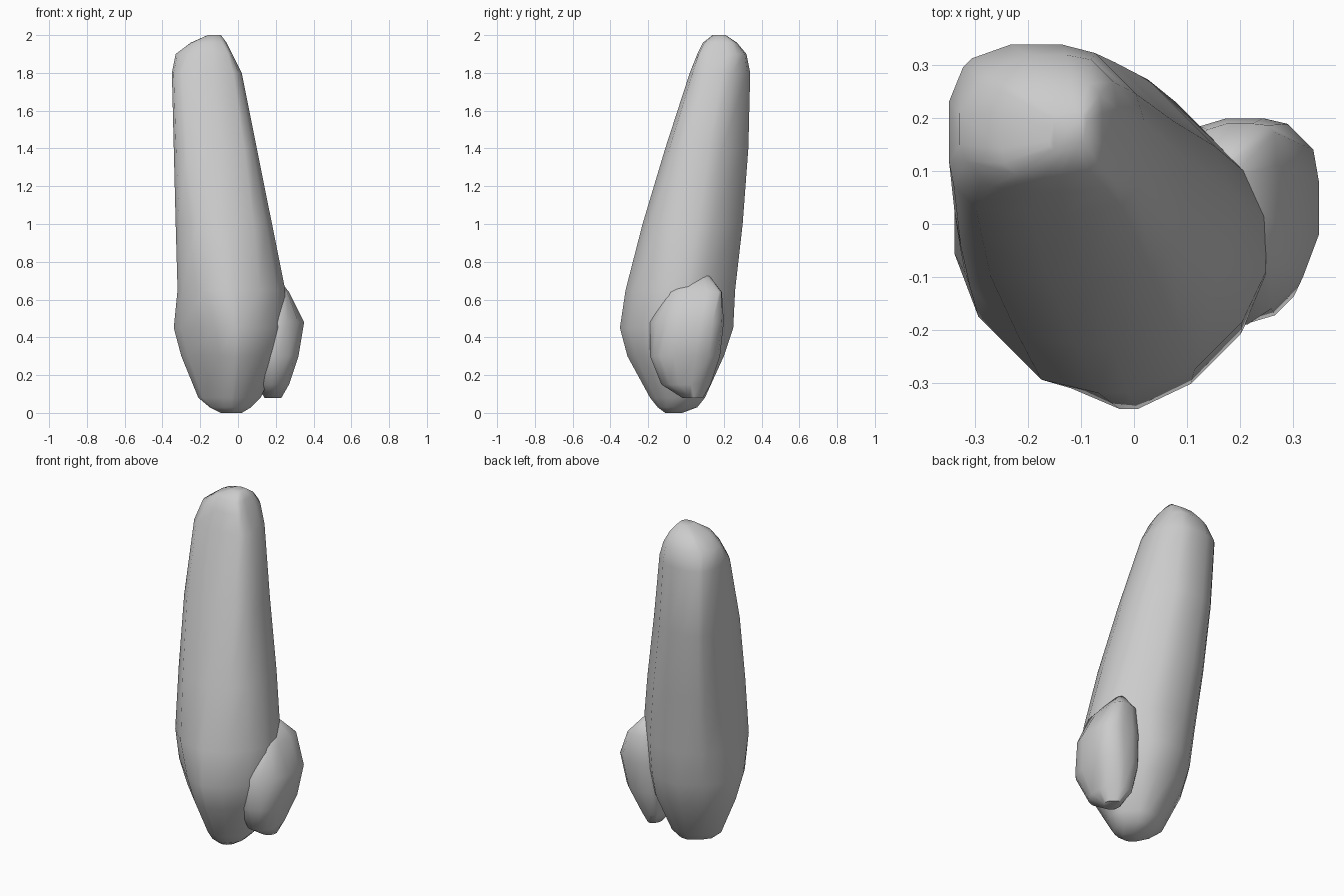
import bpy
import bmesh
from math import radians
from mathutils import Vector

cube = bpy.data.objects.get("Cube")
if cube:
    bpy.data.objects.remove(cube, do_unlink=True)

# One plain grey for the whole model
grey = bpy.data.materials.new("plain grey")
grey.use_nodes = True
grey.diffuse_color = (0.6, 0.6, 0.6, 1)
grey.node_tree.nodes["Principled BSDF"].inputs["Base Color"].default_value = grey.diffuse_color

# How flat each side of a section is: front, front right, right, and so on round
FLATNESS = (0.25, 0.5, 0.5, 0.7, 0.5, 0.25, 0.6, 0.7)


def section(left, right, front, back, sum_low, sum_high, diff_low, diff_high):
    """Box outline cut along x+y and x-y limits, with every side shortened to round it."""
    corners = [Vector(c) for c in (
        (sum_low - front, front), (diff_high + front, front),
        (right, right - diff_high), (right, sum_high - right),
        (sum_high - back, back), (diff_low + back, back),
        (left, left - diff_low), (left, sum_low - left),
    )]
    outline = []
    for start, end, flat in zip(corners, corners[1:] + corners[:1], FLATNESS):
        middle = (start + end) / 2
        outline += [middle.lerp(start, flat), middle.lerp(end, flat)]
    return outline


def loft(name, sections):
    """Skin a stack of sections, given in hundredths, and cap both ends."""
    bm = bmesh.new()
    rings = []
    for z, *limits in sections:
        outline = section(*limits)
        rings.append([bm.verts.new((p.x / 100, p.y / 100, z / 100)) for p in outline])
    for lower, upper in zip(rings, rings[1:]):
        for i in range(len(lower)):
            j = (i + 1) % len(lower)
            bm.faces.new((lower[i], lower[j], upper[j], upper[i]))
    bm.faces.new(list(reversed(rings[0])))
    bm.faces.new(rings[-1])
    bmesh.ops.recalc_face_normals(bm, faces=bm.faces[:])
    mesh = bpy.data.meshes.new(name)
    bm.to_mesh(mesh)
    bm.free()
    mesh.materials.append(grey)
    obj = bpy.data.objects.new(name, mesh)
    bpy.context.collection.objects.link(obj)
    bpy.ops.object.select_all(action="DESELECT")
    obj.select_set(True)
    bpy.context.view_layer.objects.active = obj
    bpy.ops.object.shade_smooth_by_angle(angle=radians(60))
    return obj


# Tall leaning body: height, then x, y, x+y and x-y limits
loft("tapered_body", [
    (0, -9, 2, -11, -2, -16, -4, -4, 10),
    (3, -15, 7, -15, 6, -21, 6, -13, 16),
    (8, -21, 12, -19, 10, -25, 12, -20, 20),
    (30, -30, 22, -31, 20, -37, 25, -36, 36),
    (45, -34, 25, -35, 25, -43, 29, -42, 41),
    (65, -32, 25, -32, 26, -47, 31, -46, 39),
    (100, -33, 18, -23, 30, -43, 30, -53, 28),
    (140, -34, 10, -11, 33, -37, 27, -59, 12),
    (180, -35, 2, 2, 34, -27, 25, -62, -6),
    (190, -33, -3, 6, 32, -20, 23, -56, -12),
    (196, -25, -6, 9, 27, -13, 18, -48, -18),
    (200, -16, -9, 14, 21, -1, 11, -35, -25),
])

# Small rounded lobe low on the +x side
loft("side_lobe", [
    (8, 14, 23, -2, 9, 15, 28, 8, 22),
    (15, 10, 27, -13, 13, 3, 33, 0, 34),
    (30, 8, 32, -19, 18, -5, 43, -5, 44),
    (48, 10, 35, -19, 20, 0, 48, -6, 42),
    (64, 12, 27, -10, 19, 8, 44, -4, 33),
    (73, 14, 20, 4, 12, 21, 30, 5, 14),
])
